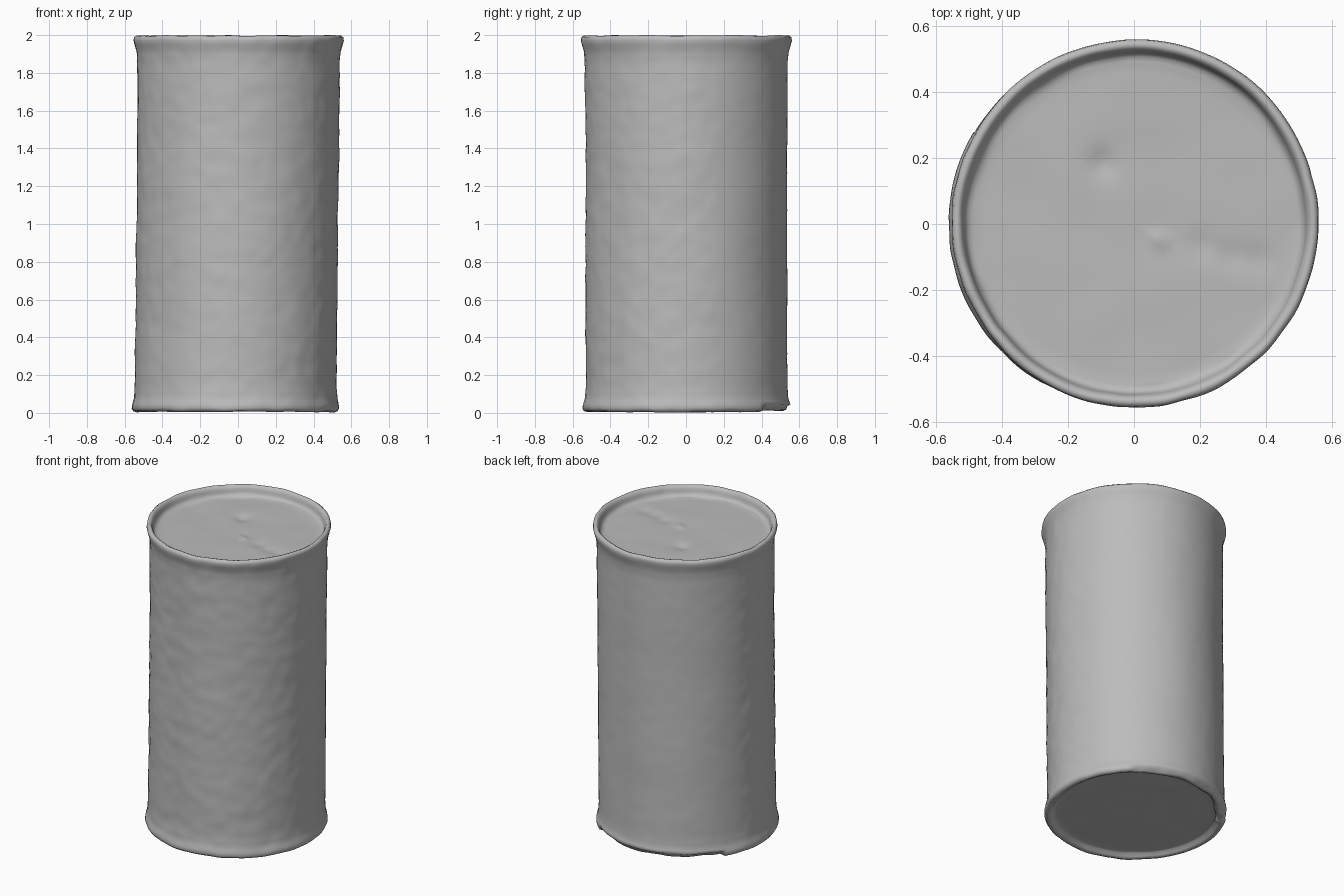
import bpy, bmesh, math
from mathutils import Vector, noise

SEGMENTS = 144

cube = bpy.data.objects.get("Cube")
if cube:
    bpy.data.objects.remove(cube, do_unlink=True)

grey = bpy.data.materials.new("plain grey")
grey.use_nodes = True
colour = (0.5, 0.5, 0.5, 1)
grey.diffuse_color = colour
grey.node_tree.nodes["Principled BSDF"].inputs["Base Color"].default_value = colour


def subdivided(points, step):
    """Resample a radius/height profile so no span is longer than step."""
    out = [points[0]]
    for (r0, z0), (r1, z1) in zip(points, points[1:]):
        n = max(1, math.ceil(math.hypot(r1 - r0, z1 - z0) / step))
        out += [(r0 + (r1 - r0) * i / n, z0 + (z1 - z0) * i / n) for i in range(1, n + 1)]
    return out


def lathe(name, profile, deform):
    """Revolve a profile about z, closing its ends on the axis, then deform it."""
    bm = bmesh.new()
    rings = []
    for r, z in profile:
        if r < 1e-6:
            rings.append([bm.verts.new((0, 0, z))] * SEGMENTS)
            continue
        angles = [math.tau * i / SEGMENTS for i in range(SEGMENTS)]
        rings.append([bm.verts.new((r * math.cos(a), r * math.sin(a), z)) for a in angles])
    for low, high in zip(rings, rings[1:]):
        for i in range(SEGMENTS):
            j = (i + 1) % SEGMENTS
            corners = dict.fromkeys((low[i], low[j], high[j], high[i]))
            bm.faces.new(list(corners))
    for v in bm.verts:
        v.co = deform(v.co)
    bmesh.ops.recalc_face_normals(bm, faces=bm.faces)
    mesh = bpy.data.meshes.new(name)
    bm.to_mesh(mesh)
    bm.free()
    mesh.materials.append(grey)
    mesh.shade_smooth()
    obj = bpy.data.objects.new(name, mesh)
    bpy.context.collection.objects.link(obj)
    return obj


def bump(p, x, y, size):
    return math.exp(-((p.x - x) ** 2 + (p.y - y) ** 2) / size ** 2)


def weathered(co):
    """Dents, pitted wall, torn back bottom rim and a slight lean."""
    p = co.copy()
    r = math.hypot(p.x, p.y)
    angle = math.degrees(math.atan2(p.y, p.x))
    out = Vector((p.x, p.y, 0)).normalized()
    if r > 0.5:
        # the front is rougher than the back
        rough = 0.0035 if p.y < 0.15 else 0.0012
        p += out * (noise.noise(co * 14) * rough + noise.noise(co * 3) * 0.004)
        p.z += noise.noise(co * 9) * 0.005
        # torn strip of the bottom rim
        if 48 < angle < 150 and co.z < 0.045:
            p -= out * (0.022 + 0.012 * noise.noise(co * 12))
            p.z += 0.008
    else:
        p.z += noise.noise(co * 6) * 0.004
    # dents and a pimple in the lid
    if co.z > 1.9 and r < 0.5:
        p.z -= 0.012 * bump(co, -0.1, 0.18, 0.04)
        p.z += 0.01 * bump(co, 0.07, -0.05, 0.025)
        for x, y in ((0.2, -0.07), (0.29, -0.1), (0.38, -0.11)):
            p.z -= 0.008 * bump(co, x, y, 0.045)
    p.x += 0.008 * (co.z - 1) - 0.004
    p.y += 0.002
    p.z = min(max(p.z, 0), 2)
    return p


# One closed shell: recessed base, bottom flange, wall, rolled top rim, sunken lid
profile = [
    (0, 0.035), (0.47, 0.035), (0.497, 0.03), (0.508, 0.012), (0.525, 0.004),
    (0.543, 0.01), (0.551, 0.025), (0.548, 0.045), (0.538, 0.08), (0.534, 0.14),
    (0.533, 1.0), (0.536, 1.86), (0.541, 1.91), (0.552, 1.95), (0.558, 1.972),
    (0.555, 1.988), (0.543, 1.997), (0.53, 1.992), (0.522, 1.975), (0.516, 1.95),
    (0.505, 1.935), (0.48, 1.93), (0, 1.93),
]
lathe("can_body", subdivided(profile, 0.025), weathered)
